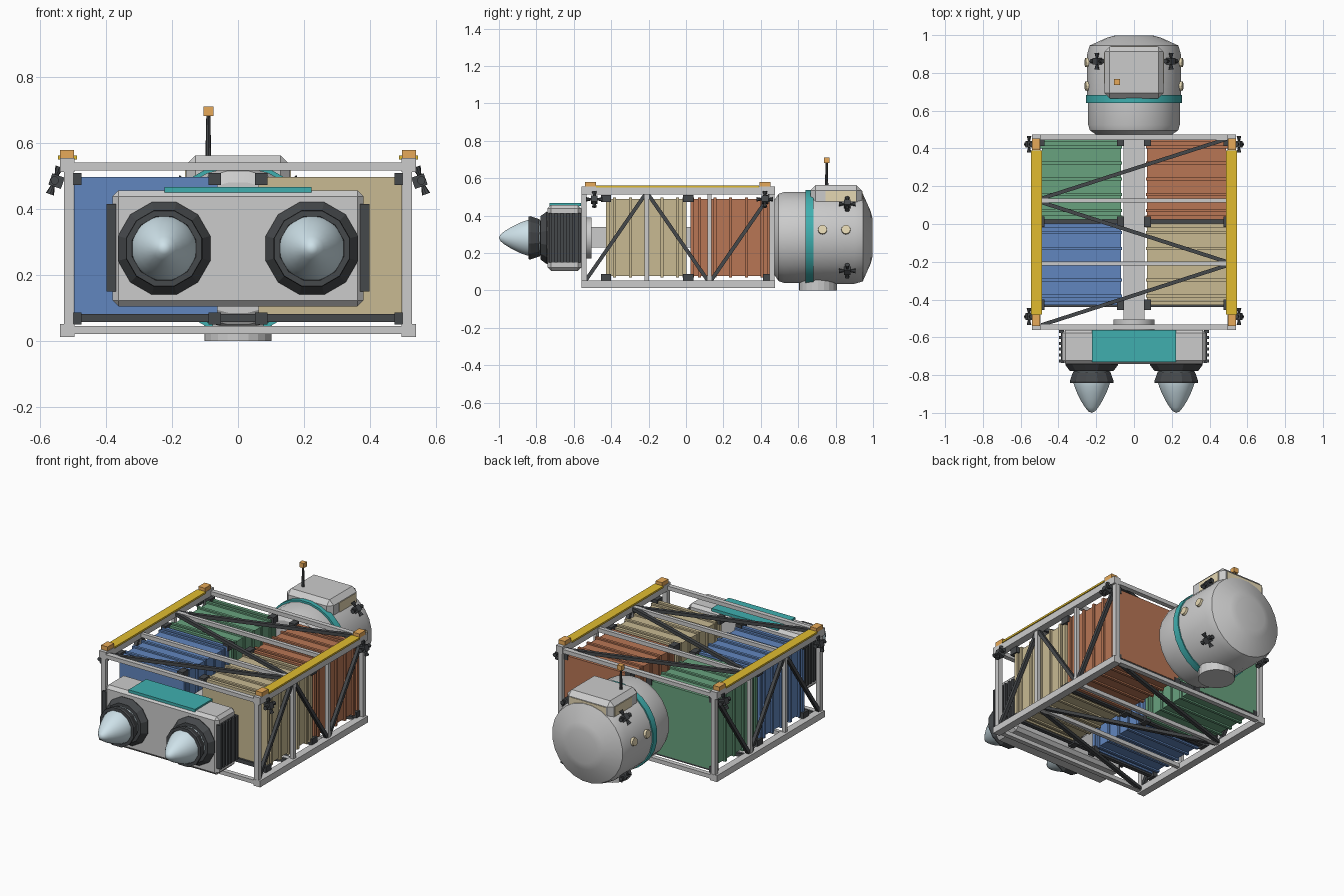
import bpy, bmesh, math
from mathutils import Vector, Matrix

if "Cube" in bpy.data.objects:
    bpy.data.objects.remove(bpy.data.objects["Cube"])

def mat(name, r, g, b):
    m = bpy.data.materials.new(name)
    m.diffuse_color = (r, g, b, 1)
    m.use_nodes = True
    m.node_tree.nodes["Principled BSDF"].inputs["Base Color"].default_value = m.diffuse_color
    return m

DARK = mat("dark", .06, .065, .07)
BLUE = mat("blue", .12, .24, .52)
GREEN = mat("green", .14, .36, .21)
BRICK = mat("brick", .48, .18, .09)
TAN = mat("tan", .58, .49, .29)
TEAL = mat("teal", .05, .43, .43)
YELLOW = mat("yellow", .75, .5, .03)
ORANGE = mat("orange", .8, .4, .1)
GLASS = mat("pale_glass", .62, .76, .82)
CREAM = mat("window", .78, .68, .45)

def finish(name, bm, m=None, bevel=0, smooth=None):
    bmesh.ops.recalc_face_normals(bm, faces=bm.faces)
    me = bpy.data.meshes.new(name)
    bm.to_mesh(me)
    bm.free()
    o = bpy.data.objects.new(name, me)
    bpy.context.collection.objects.link(o)
    if m:
        me.materials.append(m)
    if bevel:
        b = o.modifiers.new("bevel", 'BEVEL')
        b.width, b.segments = bevel, 1
    if smooth:
        bpy.ops.object.select_all(action='DESELECT')
        o.select_set(True)
        bpy.context.view_layer.objects.active = o
        bpy.ops.object.shade_smooth_by_angle(angle=math.radians(smooth))
    return o

def add_box(bm, x0, x1, y0, y1, z0, z1):
    c = Vector(((x0 + x1) / 2, (y0 + y1) / 2, (z0 + z1) / 2))
    bmesh.ops.create_cube(bm, size=1, matrix=Matrix.Translation(c)
                          @ Matrix.Diagonal((abs(x1 - x0), abs(y1 - y0), z1 - z0, 1)))

def boxes(name, lst, m=None, bevel=0):
    bm = bmesh.new()
    for b in lst:
        add_box(bm, *b)
    return finish(name, bm, m, bevel)

def bar(name, a, b, w, m=None):
    # square strut between two points
    a, b = Vector(a), Vector(b)
    d = b - a
    bm = bmesh.new()
    bmesh.ops.create_cube(bm, size=1, matrix=Matrix.Translation((a + b) / 2)
                          @ d.to_track_quat('Z', 'Y').to_matrix().to_4x4()
                          @ Matrix.Diagonal((w, w, d.length, 1)))
    return finish(name, bm, m)

def lathe(name, prof, cx, cz, n, m=None, smooth=None):
    # revolve (radius, y) points around a y-parallel axis
    bm = bmesh.new()
    rings = []
    for r, y in prof:
        if r == 0:
            rings.append([bm.verts.new((cx, y, cz))] * n)
        else:
            rings.append([bm.verts.new((cx + r * math.cos((i + .5) * math.tau / n), y,
                                        cz + r * math.sin((i + .5) * math.tau / n))) for i in range(n)])
    for p, q in zip(rings, rings[1:]):
        for i in range(n):
            j = (i + 1) % n
            bm.faces.new(dict.fromkeys((p[i], p[j], q[j], q[i])))
    return finish(name, bm, m, smooth=smooth)

def cone(name, pos, axis, r1, r2, h, n, m=None):
    bm = bmesh.new()
    q = Vector(axis).to_track_quat('Z', 'Y').to_matrix().to_4x4()
    bmesh.ops.create_cone(bm, cap_ends=True, segments=n, radius1=r1, radius2=r2, depth=h,
                          matrix=Matrix.Translation(pos) @ q)
    return finish(name, bm, m)

def thruster_pod(name, pos, normal):
    # block with four small nozzles around it
    n = Vector(normal).normalized()
    v = Vector((0, 1, 0))
    u = v.cross(n)
    rot = Matrix((u, v, n)).transposed().to_4x4()
    bm = bmesh.new()
    T = Matrix.Translation(pos) @ rot
    bmesh.ops.create_cube(bm, size=1, matrix=T @ Matrix.Diagonal((.036, .036, .04, 1)))
    for k in range(4):
        r = Matrix.Rotation(k * math.pi / 2, 4, 'Z') @ Matrix.Translation((.03, 0, .006)) \
            @ Matrix.Rotation(math.pi / 2, 4, 'Y')
        bmesh.ops.create_cone(bm, cap_ends=True, segments=8, radius1=.006, radius2=.013,
                              depth=.028, matrix=T @ r)
    finish(name, bm, DARK)

# Open cargo frame
Y0, Y1 = -.56, .475
bays = [-.545, -.21, .125, .46]
for s in (-1, 1):
    for z0, z1 in ((.013, .052), (.512, .555)):
        boxes("long_beam", [(s * .495, s * .54, Y0, Y1, z0, z1)])
    for y in (bays[0], bays[3]):
        boxes("corner_post", [(s * .499, s * .528, y - .014, y + .014, .03, .53)])
    for y in bays[1:3]:
        boxes("side_post", [(s * .505, s * .527, y - .011, y + .011, .03, .53)])
    for i in range(3):
        za, zb = (.055, .51) if i % 2 == 0 else (.51, .055)
        bar("side_brace", (s * .513, bays[i] + .01, za), (s * .513, bays[i + 1] - .01, zb), .02, DARK)
    # Yellow rail and corner lamps
    boxes("yellow_rail", [(s * .488, s * .546, -.48, .39, .551, .562)], YELLOW)
    for y in (-.51, .422):
        boxes("lamp", [(s * .497, s * .54, y - .03, y + .03, .553, .58)], ORANGE)
        thruster_pod("frame_thruster", (s * .55, y + (.02 if y < 0 else 0), .485), (s, 0, .35))
for z in (.035, .53):
    for y in bays:
        w = .011 if y in bays[1:3] else .014
        boxes("cross_beam", [(-.5, .5, y - w, y + w, z - .013, z + .011)])
    for i in range(3):
        s = -1 if i % 2 == 0 else 1
        bar("deck_brace", (s * .49, bays[i] + .01, z), (-s * .49, bays[i + 1] - .01, z), .02, DARK)

# Spine with rear collar
boxes("spine", [(-.055, .055, -.54, .5, .23, .34)])
lathe("spine_collar", [(0, -.57), (.11, -.57), (.11, -.505), (0, -.505)], 0, .28, 20, smooth=30)

# Ribbed containers
for name, s, y0, m in (("blue_container", -1, -.428, BLUE), ("green_container", -1, .024, GREEN),
                       ("tan_container", 1, -.428, TAN), ("brick_container", 1, .024, BRICK)):
    y1 = y0 + .43
    parts = [(s * .07, s * .486, y0 + .004, y1 - .004, .078, .488)]
    for y in (y0 + .01, y1 - .01):
        parts.append((s * .062, s * .497, y - .01, y + .01, .068, .498))
    for i in range(5):
        y = y0 + .047 + i * .084
        parts.append((s * .063, s * .496, y - .008, y + .008, .069, .497))
    boxes(name, parts, m)

# Dark clamps and cradle bars
for y in (-.428, .012, .44):
    boxes("cradle_bar", [(-.5, .5, y - .012, y + .012, .058, .082)], DARK)
    for s in (-1, 1):
        boxes("clamp", [(s * a, s * b, y - .027, min(y + .027, .458), z, z + .037)
                        for a, b in ((.052, .09), (.475, .506)) for z in (.05, .473)], DARK)

# Engine block with radiators and teal panel
boxes("engine_block", [(-.38, .38, -.74, -.56, .105, .457)], bevel=.018)
boxes("teal_panel", [(-.223, .223, -.73, -.562, .45, .467)], TEAL)
for s in (-1, 1):
    boxes("radiator", [(s * .37, s * .386, -.735, -.57, .15, .415)]
          + [(s * .37, s * .398, -.733 + i * .031, -.717 + i * .031, .15, .415) for i in range(6)], DARK)
    x = s * .224
    lathe("engine_flange", [(0, -.73), (.143, -.735), (.145, -.745), (.12, -.778), (0, -.778)],
          x, .281, 12, DARK)
    lathe("engine_nozzle", [(.09, -.77), (.105, -.79), (.12, -.832), (.118, -.842), (.1, -.842), (.09, -.8)],
          x, .281, 12, DARK)
    lathe("engine_cone", [(0, -.78), (.1, -.78), (.1, -.83), (.092, -.86), (.078, -.895), (.058, -.935),
                          (.036, -.97), (.018, -.992), (0, -1)], x, .281, 24, GLASS, 50)

# Crew cabin
CZ = .283
lathe("cabin", [(0, .472), (.2, .472), (.235, .495), (.245, .525), (.245, .645), (.25, .645), (.25, .9),
                (.237, .945), (.14, .988), (.1, .998), (0, .998)], 0, CZ, 24, smooth=22)
lathe("cabin_ring", [(.24, .64), (.257, .64), (.257, .682), (.24, .682)], 0, CZ, 24, TEAL, 30)
cone("belly_hatch", (0, .705, .03), (0, 0, 1), .102, .102, .06, 20)
for s in (-1, 1):
    for y in (.73, .855):
        cone("porthole", (s * .248, y, .325), (s, 0, .17), .026, .024, .02, 12, CREAM)
    for t in (-1, 1):
        thruster_pod("cabin_thruster", (s * .192, .862, CZ + t * .175), (s, 0, t * .9))

# Canopy with windows
boxes("canopy", [(-.157, .157, .665, .94, .4, .563)], bevel=.028)
for s in (-1, 1):
    boxes("side_window", [(s * .15, s * .16, .745, .908, .475, .532)], CREAM)
boxes("nose_window", [(-.122, .122, .93, .943, .475, .532)], CREAM)

# Antenna
cone("antenna_mast", (-.09, .752, .62), (0, 0, 1), .009, .006, .13, 8, DARK)
boxes("antenna_tip", [(-.105, -.075, .737, .767, .682, .711)], ORANGE)
